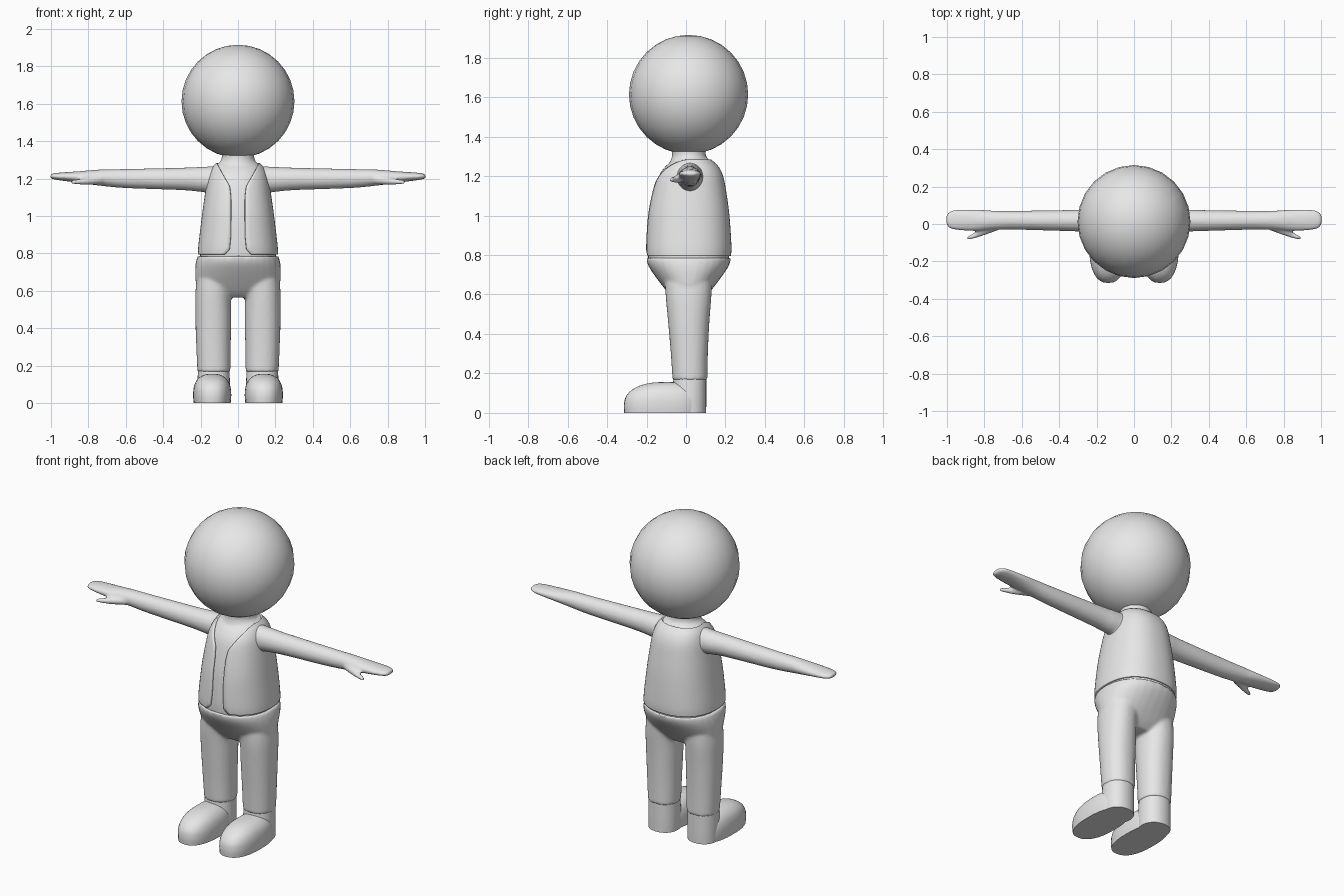
import bpy, bmesh, math
from mathutils import Vector

if "Cube" in bpy.data.objects:
    bpy.data.objects.remove(bpy.data.objects["Cube"])

grey = bpy.data.materials.new("plain grey")
grey.diffuse_color = (0.8, 0.8, 0.8, 1)
grey.use_nodes = True
grey.node_tree.nodes["Principled BSDF"].inputs["Base Color"].default_value = grey.diffuse_color
TAU = 2 * math.pi


def spow(v, p):
    return math.copysign(abs(v) ** p, v)


def refine(secs, k=5):
    """Catmull-Rom interpolation of section tuples."""
    out = []
    for i in range(len(secs) - 1):
        a, b, c, d = (secs[max(i - 1, 0)], secs[i], secs[i + 1], secs[min(i + 2, len(secs) - 1)])
        for j in range(k):
            t = j / k
            out.append([0.5 * (2 * q + (r - p) * t + (2 * p - 5 * q + 4 * r - s) * t * t
                               + (3 * q - p - 3 * r + s) * t ** 3) for p, q, r, s in zip(a, b, c, d)])
    return out + [list(secs[-1])]


def finish(bm, name, angle=40):
    bmesh.ops.recalc_face_normals(bm, faces=bm.faces)
    me = bpy.data.meshes.new(name)
    bm.to_mesh(me)
    bm.free()
    me.materials.append(grey)
    ob = bpy.data.objects.new(name, me)
    bpy.context.collection.objects.link(ob)
    bpy.ops.object.select_all(action='DESELECT')
    ob.select_set(True)
    bpy.context.view_layer.objects.active = ob
    bpy.ops.object.shade_smooth_by_angle(angle=math.radians(angle))
    return ob


def loft(bm, secs, axis='z', n=2.0, sx=1, seg=32):
    """Closed superellipse loft; sections are (t, u, v, ru, rv)."""
    rings = []
    for t, u, v, ru, rv in refine(secs):
        ring = []
        for i in range(seg):
            a = TAU * i / seg
            p, q = u + ru * spow(math.sin(a), 2 / n), v - rv * spow(math.cos(a), 2 / n)
            co = (p, q, t) if axis == 'z' else (t, p, q)
            ring.append(bm.verts.new((co[0] * sx, co[1], co[2])))
        rings.append(ring)
    for r0, r1 in zip(rings, rings[1:]):
        for i in range(seg):
            j = (i + 1) % seg
            bm.faces.new((r0[i], r0[j], r1[j], r1[i]))
    bm.faces.new(rings[0])
    bm.faces.new(rings[-1])


def fuse(ob, voxel, smooth):
    """Blend overlapping lofts into one skin."""
    r = ob.modifiers.new("fuse", 'REMESH')
    r.mode, r.voxel_size, r.use_smooth_shade = 'VOXEL', voxel, True
    s = ob.modifiers.new("blend", 'SMOOTH')
    s.factor, s.iterations = 0.5, smooth


# Head
bm = bmesh.new()
bmesh.ops.create_uvsphere(bm, u_segments=24, v_segments=16, radius=0.302)
bmesh.ops.translate(bm, vec=(0, 0.013, 1.613), verts=bm.verts)
finish(bm, "head", 60)

# Torso with neck, arms and hands
torso = [(0.775, 0, 0.013, 0.215, 0.215), (0.85, 0, 0.013, 0.211, 0.217), (1.0, 0, 0.013, 0.193, 0.207),
         (1.12, 0, 0.016, 0.176, 0.188), (1.2, 0, 0.02, 0.162, 0.168), (1.25, 0, 0.025, 0.143, 0.138),
         (1.283, 0, 0.028, 0.118, 0.1)]
arm = [(0.05, 0.02, 1.195, 0.07, 0.075), (0.18, 0.02, 1.195, 0.064, 0.068), (0.3, 0.018, 1.198, 0.058, 0.06),
       (0.6, 0.02, 1.2, 0.051, 0.051), (0.74, 0.02, 1.205, 0.051, 0.043), (0.85, 0.02, 1.208, 0.057, 0.031),
       (0.95, 0.022, 1.211, 0.054, 0.021), (0.99, 0.022, 1.212, 0.042, 0.015), (1.003, 0.022, 1.212, 0.025, 0.009)]
thumb = [(0.73, -0.005, 1.195, 0.03, 0.026), (0.8, -0.038, 1.187, 0.022, 0.02),
         (0.86, -0.064, 1.182, 0.015, 0.014), (0.895, -0.078, 1.18, 0.008, 0.009)]
bm = bmesh.new()
loft(bm, [(t, u, v, a - 0.01, b - 0.01) for t, u, v, a, b in torso], n=2.3)
loft(bm, [(1.2, 0, 0.02, 0.12, 0.12), (1.28, 0, 0.018, 0.1, 0.095),
          (1.31, 0, 0.015, 0.087, 0.085), (1.38, 0, 0.013, 0.09, 0.088)])
for s in (1, -1):
    loft(bm, arm, 'x', sx=s)
    loft(bm, thumb, 'x', sx=s, seg=16)
fuse(finish(bm, "torso_and_arms"), 0.008, 5)

# Open vest, wrapped from one front edge round the back to the other
bm = bmesh.new()
opening = [(0.775, 0.11), (0.795, 0.07), (0.82, 0.046), (0.9, 0.038), (1.1, 0.038),
           (1.16, 0.045), (1.22, 0.08), (1.29, 0.118)]


def half_gap(z):
    for (z0, w0), (z1, w1) in zip(opening, opening[1:]):
        if z <= z1:
            return w0 + (w1 - w0) * max(0, z - z0) / (z1 - z0)
    return opening[-1][1]


rows, n, cols = [], 2.3, 56
for t, u, v, a, b in refine([(0.795,) + torso[0][1:]] + torso[1:], 6):
    g = math.asin(min(0.98, half_gap(t) / a) ** (n / 2))
    angs = [g + (TAU - 2 * g) * i / cols for i in range(cols + 1)]
    rows.append([bm.verts.new((a * spow(math.sin(c), 2 / n), v - b * spow(math.cos(c), 2 / n), t)) for c in angs])
for r0, r1 in zip(rows, rows[1:]):
    for i in range(cols):
        bm.faces.new((r0[i], r0[i + 1], r1[i + 1], r1[i]))
bm.normal_update()
vest = finish(bm, "vest")
sol = vest.modifiers.new("thickness", 'SOLIDIFY')
sol.thickness, sol.offset = 0.012, -1

# Trousers
bm = bmesh.new()
loft(bm, [(0.565, 0, 0.013, 0.13, 0.06), (0.59, 0, 0.013, 0.185, 0.088), (0.63, 0, 0.013, 0.222, 0.122),
          (0.7, 0, 0.013, 0.229, 0.175), (0.75, 0, 0.013, 0.226, 0.206), (0.785, 0, 0.013, 0.217, 0.214)], n=2.2)
for s in (1, -1):
    loft(bm, [(0.165, 0.129, 0.02, 0.088, 0.088), (0.3, 0.131, 0.017, 0.092, 0.094),
              (0.45, 0.132, 0.014, 0.096, 0.104), (0.58, 0.132, 0.013, 0.096, 0.115),
              (0.66, 0.122, 0.013, 0.1, 0.12)], sx=s, n=2.2)
fuse(finish(bm, "trousers"), 0.009, 5)

# Shoes: flat-soled toe dome and ankle
for s, side in ((1, "left"), (-1, "right")):
    bm = bmesh.new()
    loft(bm, [(0, 0.138, -0.115, 0.099, 0.198), (0.04, 0.138, -0.115, 0.102, 0.2),
              (0.08, 0.138, -0.113, 0.099, 0.193), (0.115, 0.138, -0.108, 0.087, 0.168),
              (0.14, 0.138, -0.1, 0.064, 0.128), (0.153, 0.138, -0.095, 0.035, 0.075),
              (0.156, 0.138, -0.095, 0.008, 0.02)], n=2.4, sx=s)
    loft(bm, [(0, 0.13, 0.015, 0.087, 0.087), (0.06, 0.13, 0.015, 0.088, 0.088), (0.13, 0.13, 0.018, 0.086, 0.085),
              (0.185, 0.13, 0.02, 0.083, 0.083)], n=2.2, sx=s)
    finish(bm, side + "_shoe")
